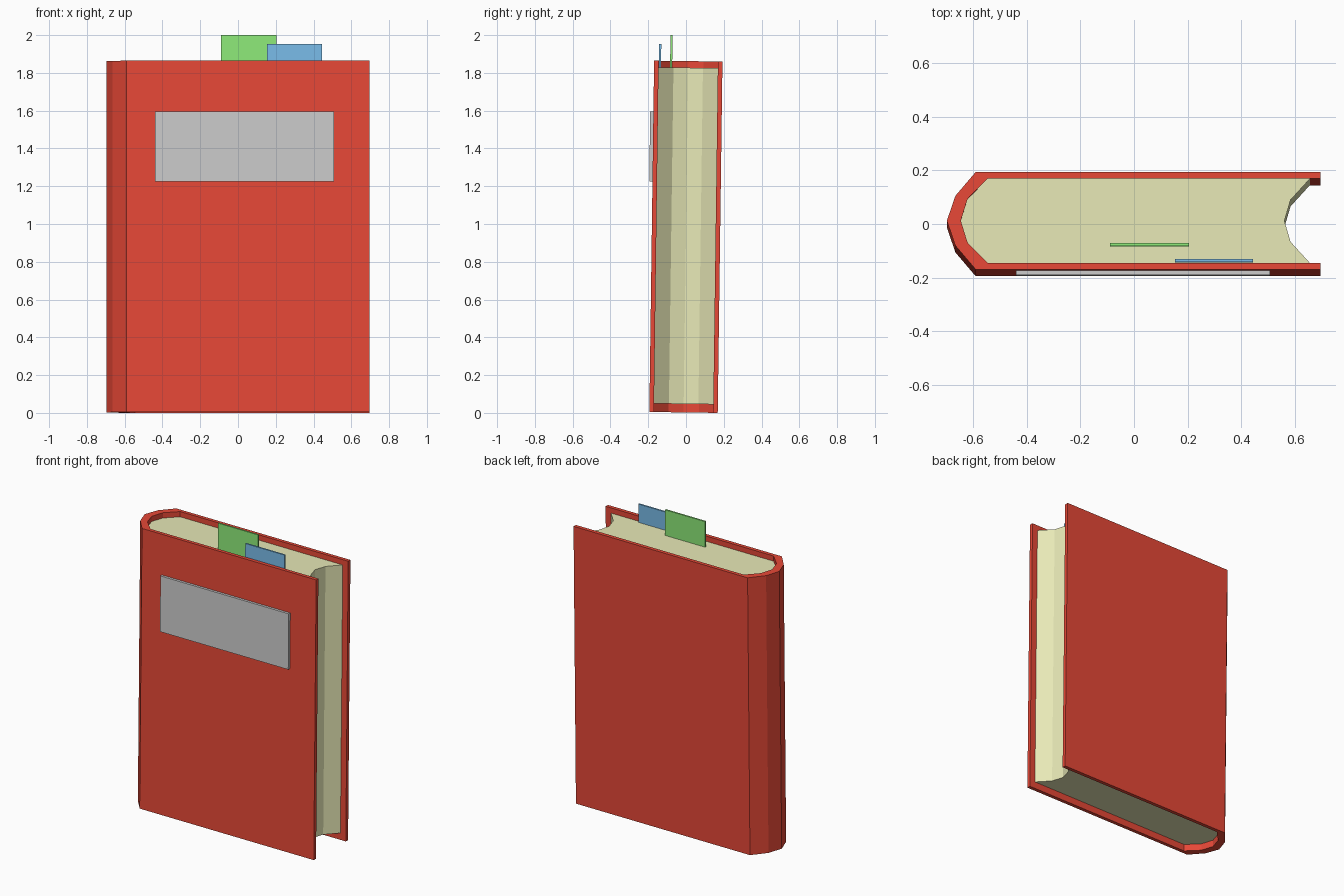
import bpy, bmesh

if "Cube" in bpy.data.objects:
    bpy.data.objects.remove(bpy.data.objects["Cube"])

LEAN = -0.0135                 # the whole book tips back very slightly
ORIGIN = (0, -0.013, 0.0025)


def material(name, rgb):
    m = bpy.data.materials.new(name)
    m.diffuse_color = (*rgb, 1)
    m.use_nodes = True
    m.node_tree.nodes["Principled BSDF"].inputs["Base Color"].default_value = m.diffuse_color
    return m


def prism(name, outline, z0, z1, mat=None):
    """Extrude an x-y outline from z0 to z1."""
    bm = bmesh.new()
    face = bm.faces.new([bm.verts.new((x, y, z0)) for x, y in outline])
    top = bmesh.ops.extrude_face_region(bm, geom=[face])["geom"]
    verts = [v for v in top if isinstance(v, bmesh.types.BMVert)]
    bmesh.ops.translate(bm, verts=verts, vec=(0, 0, z1 - z0))
    bmesh.ops.recalc_face_normals(bm, faces=bm.faces[:])
    mesh = bpy.data.meshes.new(name)
    bm.to_mesh(mesh)
    bm.free()
    obj = bpy.data.objects.new(name, mesh)
    bpy.context.collection.objects.link(obj)
    obj.location = ORIGIN
    obj.rotation_euler.x = LEAN
    if mat:
        mesh.materials.append(mat)
    return obj


def slab(name, x0, x1, y0, y1, z0, z1, mat=None):
    return prism(name, [(x0, y0), (x1, y0), (x1, y1), (x0, y1)], z0, z1, mat)


def mirrored(half):
    """Complete a half curve that ends on y = 0."""
    return half + [(x, -y) for x, y in reversed(half[:-1])]


red = material("red_cover", (0.80, 0.065, 0.038))
cream = material("cream_paper", (0.80, 0.81, 0.47))
green = material("green_tab", (0.27, 0.82, 0.19))
blue = material("blue_tab", (0.19, 0.50, 0.81))

# Rounded spine curves, outside and inside
spine_out = mirrored([(-0.59, 0.181), (-0.665, 0.093), (-0.697, 0)])
spine_in = mirrored([(-0.545, 0.157), (-0.62, 0.081), (-0.645, 0)])
fore_edge = mirrored([(0.655, 0.157), (0.583, 0.078), (0.56, 0)])

# Cover: front board, spine and back board in one shell
prism("cover", [(0.695, 0.181)] + spine_out + [(0.695, -0.181), (0.695, -0.157)]
      + spine_in[::-1] + [(0.695, 0.157)], 0, 1.86, red)

# Page block with hollow fore edge
prism("pages", spine_in + fore_edge[::-1], 0.045, 1.825, cream)

# Blank label on the front board
slab("label", -0.44, 0.507, -0.198, -0.178, 1.221, 1.591)

# Page marker tabs tucked into the pages
slab("green_tab", -0.09, 0.205, -0.096, -0.085, 1.70, 1.997, green)
slab("blue_tab", 0.153, 0.444, -0.155, -0.144, 1.66, 1.948, blue)
